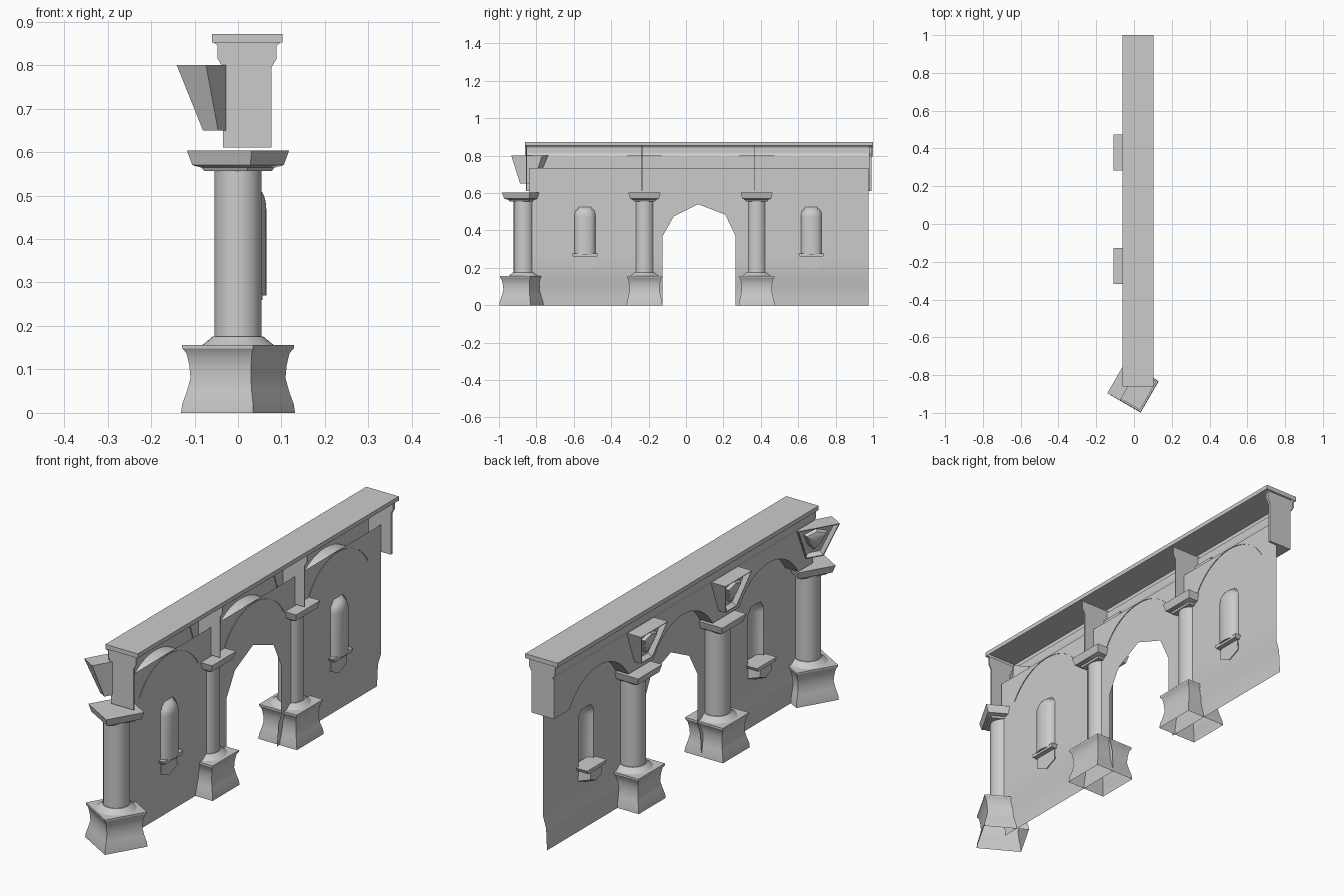
import bpy, bmesh, math
from mathutils import Matrix, Vector

if bpy.data.objects.get("Cube"):
    bpy.data.objects.remove(bpy.data.objects["Cube"])

stone = bpy.data.materials.new("grey_stone")
stone.use_nodes = True
stone.diffuse_color = (0.6, 0.6, 0.6, 1)
stone.node_tree.nodes["Principled BSDF"].inputs["Base Color"].default_value = (0.6, 0.6, 0.6, 1)

WALL_X, FRIEZE_X = 0.03, -0.035
WALL_TOP, SPRING = 0.735, 0.61
BAYS = [-0.54, 0.07, 0.67]
HALF_BAY = 0.3


def finish(name, bm, matrix=None):
    bmesh.ops.remove_doubles(bm, verts=bm.verts, dist=1e-5)
    if matrix:
        bm.transform(matrix)
    mesh = bpy.data.meshes.new(name)
    bm.to_mesh(mesh)
    bm.free()
    mesh.materials.append(stone)
    ob = bpy.data.objects.new(name, mesh)
    bpy.context.collection.objects.link(ob)
    bpy.ops.object.select_all(action='DESELECT')
    ob.select_set(True)
    bpy.context.view_layer.objects.active = ob
    bpy.ops.object.shade_smooth_by_angle(angle=math.radians(30))
    return ob


def loft(name, rings, closed=True, caps=(True, True), matrix=None):
    """Skin a list of equal point rings; open rings give a sheet."""
    bm = bmesh.new()
    rows = [[bm.verts.new(p) for p in ring] for ring in rings]
    n = len(rows[0])
    for a, b in zip(rows, rows[1:]):
        for i in range(n if closed else n - 1):
            j = (i + 1) % n
            bm.faces.new((a[i], a[j], b[j], b[i]))
    if closed and caps[0]:
        bm.faces.new(rows[0][::-1])
    if closed and caps[1]:
        bm.faces.new(rows[-1])
    if closed:
        bmesh.ops.recalc_face_normals(bm, faces=bm.faces)
    return finish(name, bm, matrix)


def ring(r, z, sides):
    # Four sides give a square of half width r
    rad = r * math.sqrt(2) if sides == 4 else r
    off = math.pi / 4 if sides == 4 else 0
    return [(rad * math.cos(off + math.tau * i / sides),
             rad * math.sin(off + math.tau * i / sides), z) for i in range(sides)]


def lathe(name, profile, sides, caps, matrix):
    loft(name, [ring(r, z, sides) for r, z in profile], caps=caps, matrix=matrix)


# Columns with their carved keystones; the corner one is turned
def face_x(z):
    return -0.07 - 0.038 * (z - 0.65) / 0.15


def keystone(matrix, tag):
    bm = bmesh.new()
    shape = [(-0.095, 0.8), (0.095, 0.8), (0.04, 0.65), (-0.04, 0.65)]
    back = [bm.verts.new((-0.03, y, z)) for y, z in shape]
    front = [bm.verts.new((face_x(z), y, z)) for y, z in shape]
    panel = bm.faces.new(front)
    bm.faces.new(back[::-1])
    for i in range(4):
        j = (i + 1) % 4
        bm.faces.new((back[i], back[j], front[j], front[i]))
    bmesh.ops.recalc_face_normals(bm, faces=bm.faces)
    bmesh.ops.inset_individual(bm, faces=[panel], thickness=0.006)
    bmesh.ops.inset_individual(bm, faces=[panel], thickness=0.008, depth=-0.022)
    finish("keystone_" + tag, bm, matrix)
    shield = [(-0.055, 0.765), (0, 0.785), (0.055, 0.765), (0.03, 0.71), (0, 0.68), (-0.03, 0.71)]
    rings = []
    for s, d in ((1, 0.025), (0.8, 0.008), (0.4, 0)):
        pts = [(y * s, 0.74 + (z - 0.74) * s) for y, z in shield]
        rings.append([(face_x(z) + d, y, z) for y, z in pts])
    loft("keystone_shield_" + tag, rings, matrix=matrix)


for tag, y, turn in (("corner", -0.867, -30), ("middle", -0.222, 0), ("far", 0.378, 0)):
    m = Matrix.Translation((0, y, 0)) @ Matrix.Rotation(math.radians(turn), 4, 'Z')
    lathe("column_base_" + tag, [(0.096, 0), (0.094, 0.02), (0.086, 0.05), (0.08, 0.08),
          (0.082, 0.11), (0.087, 0.138), (0.094, 0.148), (0.094, 0.156)], 4, (False, True), m)
    lathe("column_foot_" + tag, [(0.083, 0.156), (0.077, 0.16), (0.058, 0.176)], 24, (False, True), m)
    lathe("column_shaft_" + tag, [(0.054, 0.17), (0.054, 0.562)], 24, (False, False), m)
    lathe("capital_" + tag, [(0.057, 0.556), (0.061, 0.564), (0.077, 0.57), (0.086, 0.603)],
          4, (True, True), m)
    keystone(m, tag)


# Thin wall, flared at the foot, with rounded niches bulging backwards
def wall_x(z):
    if z < 0.1:
        return 0.01 + 0.05 * z
    return min(WALL_X, 0.015 + (z - 0.1) * 0.3)


def niche_depth(dy, z, r=0.055, low=0.27, high=0.47):
    up = max(0.0, z - high)
    inside = 1 - (dy * dy + up * up) / (r * r)
    return 0.035 * math.sqrt(inside) if z >= low and inside > 0 else 0


ZS = [0, 0.05, 0.1, 0.15, 0.269, 0.27, 0.37, 0.47] + [0.47 + 0.055 * i / 6 for i in range(1, 7)] + [WALL_TOP]
for tag, c, y0, y1 in (("near", BAYS[0], -0.84, -0.235), ("far", BAYS[2], 0.365, 0.976)):
    ys = [y0] + [c - 0.055 * math.cos(math.pi * i / 14) for i in range(15)] + [y1]
    loft("wall_" + tag, [[(wall_x(z) + niche_depth(y - c, z), y, z) for y in ys] for z in ZS], closed=False)
    # Niche sill and its pointed bracket
    sill = [(-0.07, 0.276), (0.07, 0.276), (0.062, 0.26), (-0.062, 0.26)]
    loft("niche_sill_" + tag, [[(x, c + y, z) for y, z in sill] for x in (-0.025, 0.056)])
    rest = [(-0.055, 0.26), (0.055, 0.26), (0.058, 0.21), (0, 0.185), (-0.058, 0.21)]
    loft("niche_bracket_" + tag, [[(x, c + y * s, 0.26 + (z - 0.26) * s) for y, z in rest]
         for x, s in ((-0.02, 0.7), (0.035, 1))])

# Doorway wall: two jambs and the piece over the faceted opening
for tag, y0, y1 in (("near", -0.235, -0.125), ("far", 0.265, 0.365)):
    loft("door_jamb_" + tag, [[(wall_x(z), y, z) for y in (y0, y1)] for z in ZS], closed=False)
head = [(-0.125, 0.37), (-0.065, 0.475), (0.065, 0.54), (0.21, 0.485), (0.265, 0.37)]
loft("door_head", [[(WALL_X, y, z) for y, z in head],
                   [(WALL_X, y, WALL_TOP) for y, z in head]], closed=False)

# Arched frieze with the vault strips behind it
SPAN, RISE = 0.21, 0.12
R = (SPAN ** 2 + RISE ** 2) / (2 * RISE)
HALF_ANGLE = math.asin(SPAN / R)
for i, c in enumerate(BAYS):
    arc = []
    for k in range(17):
        a = HALF_ANGLE * (k / 8 - 1)
        arc.append((c + R * math.sin(a), SPRING + RISE - R + R * math.cos(a)))
    left = -0.855 if i == 0 else c - HALF_BAY
    right = 0.985 if i == 2 else c + HALF_BAY
    low = [(left, SPRING)] + arc + [(right, SPRING)]
    tag = ("near", "middle", "far")[i]
    loft("frieze_" + tag, [[(FRIEZE_X, y, z) for y, z in low],
                           [(FRIEZE_X, y, 0.795) for y, z in low]], closed=False)
    loft("arch_vault_" + tag, [[(x, y, z) for y, z in arc]
                               for x in (FRIEZE_X, WALL_X + 0.003)], closed=False)

# Cross plates, the same moulded outline at every bay line
half = [(0.056, SPRING), (0.056, 0.795), (0.068, 0.815), (0.068, 0.845), (0.078, 0.853)]
MID = 0.021
outline = [(MID - w, z) for w, z in half] + [(MID + w, z) for w, z in half[::-1]]
for tag, y, t in (("near", -0.852, 0.006), ("second", -0.235, 0.004),
                  ("third", 0.365, 0.004), ("far", 0.985, 0.012)):
    loft("cross_plate_" + tag, [[(x, y + s * t / 2, z) for x, z in outline] for s in (-1, 1)])

# Flat pier bottoms above the capitals
edges = [-0.855, BAYS[0] - SPAN, BAYS[0] + SPAN, BAYS[1] - SPAN,
         BAYS[1] + SPAN, BAYS[2] - SPAN, BAYS[2] + SPAN, 0.985]
for i in range(0, 8, 2):
    loft("pier_bottom_%d" % (i // 2 + 1), [[(x, y, SPRING) for y in edges[i:i + 2]]
         for x in (FRIEZE_X, WALL_X)], closed=False)

# Moulded cornice on the decorated side, with the top carried across
cornice = [(FRIEZE_X, 0.795), (-0.047, 0.815), (-0.047, 0.845), (-0.059, 0.852),
           (-0.06, 0.872), (0.102, 0.872), (0.102, 0.853)]
loft("cornice", [[(x, y, z) for x, z in cornice] for y in (-0.86, 1.0)], closed=False)
for tag, y in (("near", -0.86), ("far", 1.0)):
    loft("cornice_end_" + tag, [[(-0.06, y, z), (0.102, y, z)] for z in (0.852, 0.872)], closed=False)
